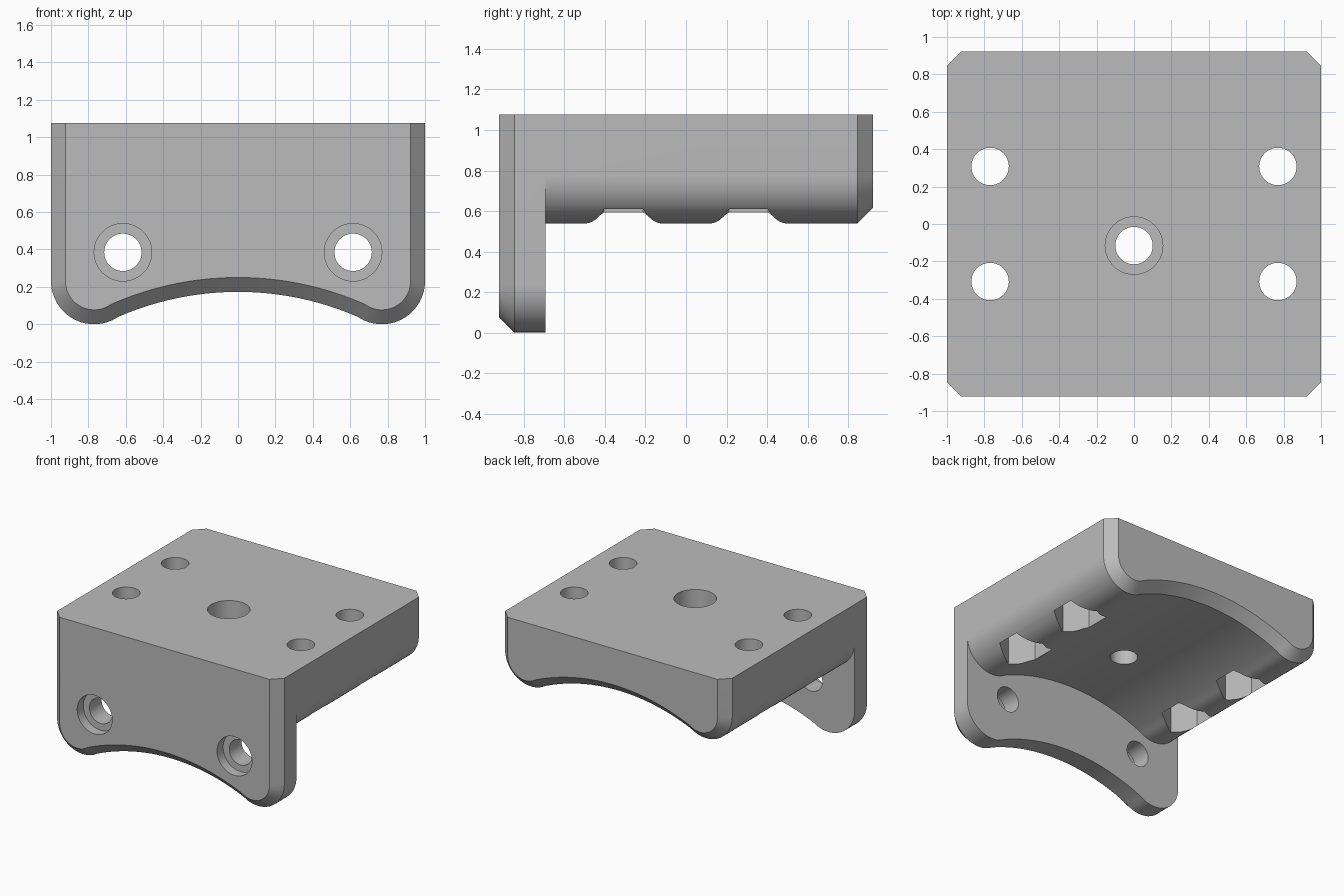
import bpy, bmesh, math
from mathutils import Matrix, Vector

if "Cube" in bpy.data.objects:
    bpy.data.objects.remove(bpy.data.objects["Cube"], do_unlink=True)

S = 1 / 13             # design unit: half the width is 13
HALF, TOP = 13, 14     # half width and full height
CORNER = 3             # radius of the rounded lower corners
ARCH = 20.8            # radius of the arched underside
RISE = 2.25            # arch height above the lowest point
CHAMFER = 1

grey = bpy.data.materials.new("plain grey")
grey.use_nodes = True
colour = (0.5, 0.5, 0.5, 1)
grey.diffuse_color = colour
grey.node_tree.nodes["Principled BSDF"].inputs["Base Color"].default_value = colour


def make_object(name, bm):
    bmesh.ops.recalc_face_normals(bm, faces=bm.faces)
    bmesh.ops.scale(bm, vec=(S, S, S), verts=bm.verts)
    mesh = bpy.data.meshes.new(name)
    bm.to_mesh(mesh)
    bm.free()
    mesh.materials.append(grey)
    ob = bpy.data.objects.new(name, mesh)
    bpy.context.collection.objects.link(ob)
    return ob


def profile(base, inset):
    """Flat top, rounded lower corners flowing into an arched underside."""
    cx, cz = HALF - CORNER, base + CORNER
    az = base + RISE - ARCH
    end = math.atan2(az - cz, -cx)          # tangent direction, corner to arch
    r, big = CORNER - inset, ARCH + inset
    right = [(HALF - inset, TOP)]
    for i in range(17):
        a = end * i / 16
        right.append((cx + r * math.cos(a), cz + r * math.sin(a)))
    start = math.atan2(cx, cz - az)
    for i in range(1, 20):
        a = start * (1 - i / 20)
        right.append((big * math.sin(a), az + big * math.cos(a)))
    return right + [(0, az + big)] + [(-x, z) for x, z in reversed(right)]


def slab(name, base, stations):
    """Loft the profile through (y, inset) stations."""
    bm = bmesh.new()
    rings = [[bm.verts.new((x, y, z)) for x, z in profile(base, inset)]
             for y, inset in stations]
    for a, b in zip(rings, rings[1:]):
        for i in range(len(a)):
            j = (i + 1) % len(a)
            bm.faces.new((a[i], a[j], b[j], b[i]))
    bm.faces.new(rings[0])
    bm.faces.new(rings[-1])
    return make_object(name, bm)


def cutter(start, end, radius, sides=48, turn=0.0):
    start, end = Vector(start), Vector(end)
    axis = end - start
    bm = bmesh.new()
    bmesh.ops.create_cone(
        bm, cap_ends=True, segments=sides, radius1=radius, radius2=radius,
        depth=axis.length,
        matrix=Matrix.Translation((start + end) / 2)
        @ axis.to_track_quat('Z', 'Y').to_matrix().to_4x4()
        @ Matrix.Rotation(turn, 4, 'Z'))
    ob = make_object("cutter", bm)
    ob.hide_render = True
    return ob


def combine(target, tool, operation):
    mod = target.modifiers.new("combine", 'BOOLEAN')
    mod.operation, mod.solver, mod.object = operation, 'EXACT', tool
    bpy.context.view_layer.objects.active = target
    bpy.ops.object.modifier_apply(modifier=mod.name)
    bpy.data.objects.remove(tool, do_unlink=True)


# Front flange and mounting block
bracket = slab("mounting_bracket", 0, [(-12, CHAMFER), (-11, 0), (-9, 0)])
block = slab("block", 7, [(-9, 0), (11, 0), (12, CHAMFER)])
combine(bracket, block, 'UNION')

cutters = []
for side in (-1, 1):
    # Counterbored screw holes through the flange
    x = 8 * side
    cutters.append(cutter((x, -13, 5), (x, -8, 5), 1.3))
    cutters.append(cutter((x, -13, 5), (x, -11, 5), 2))
    # Vertical holes with hexagonal nut pockets underneath
    for y in (-4, 4):
        cutters.append(cutter((10 * side, y, 5), (10 * side, y, 15), 1.3))
        cutters.append(cutter((10 * side, y, 5), (10 * side, y, 11), 2.5, 6))

# Central counterbored hole
cutters.append(cutter((0, -1.5, 5), (0, -1.5, 15), 1.3))
cutters.append(cutter((0, -1.5, 11), (0, -1.5, 15), 2))

for c in cutters:
    # Turn hexagons so that a corner points along y
    if len(c.data.polygons) == 8:
        centre = sum((v.co for v in c.data.vertices), Vector()) / len(c.data.vertices)
        reach = max(abs(v.co.y - centre.y) for v in c.data.vertices)
        if reach < 2.4 * S:
            c.data.transform(Matrix.Translation(centre)
                             @ Matrix.Rotation(math.pi / 6, 4, 'Z')
                             @ Matrix.Translation(-centre))
    combine(bracket, c, 'DIFFERENCE')

bpy.ops.object.select_all(action='DESELECT')
bracket.select_set(True)
bpy.context.view_layer.objects.active = bracket
bpy.ops.object.shade_smooth_by_angle(angle=math.radians(30))
